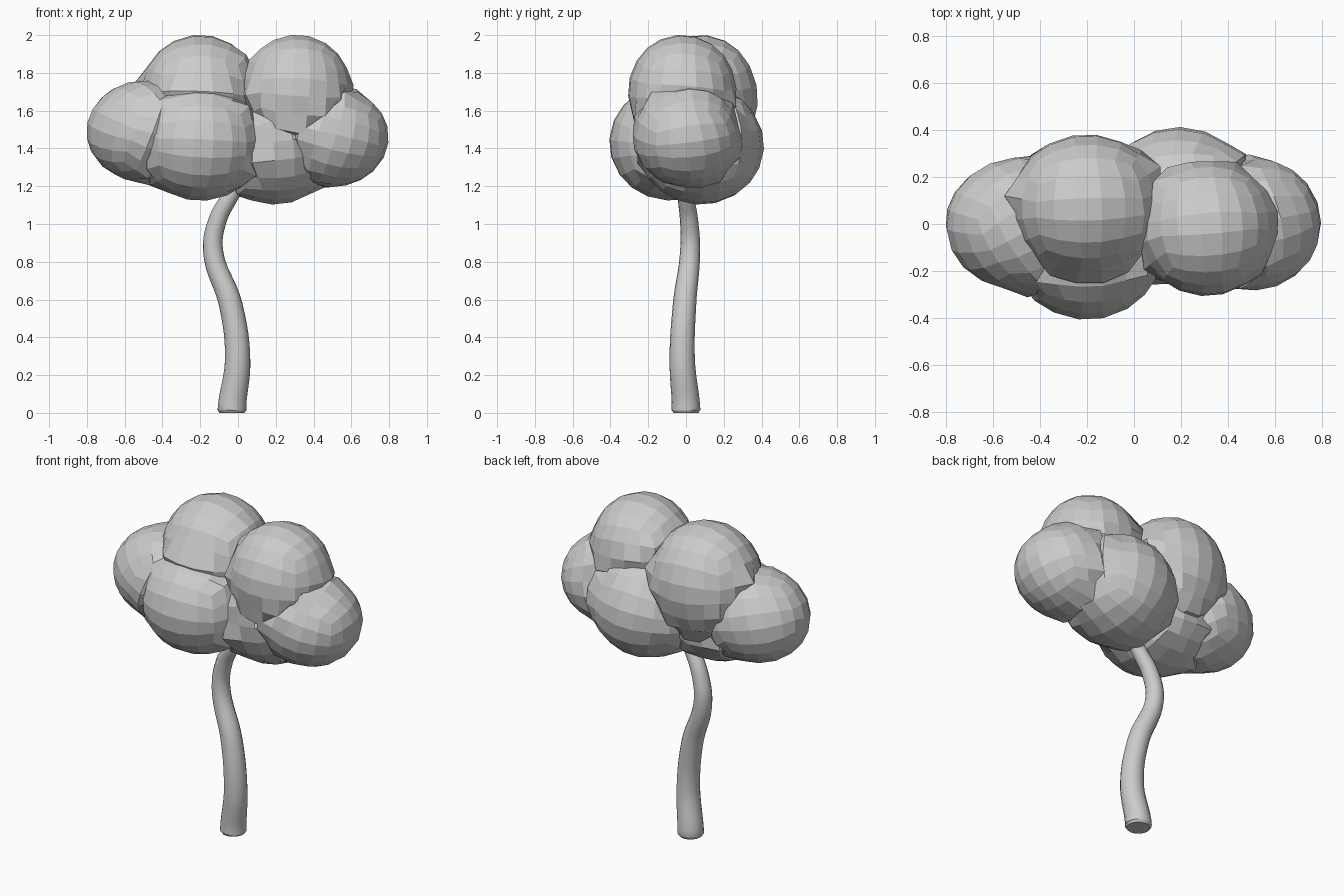
import bpy, bmesh
from mathutils import Vector, Euler

if "Cube" in bpy.data.objects:
    bpy.data.objects.remove(bpy.data.objects["Cube"])

# Canopy puffs: centre, radii, rotation
puffs = [
    ((-0.20, -0.08, 1.43), (0.33, 0.325, 0.305), (0.10, 0.05, 0.05)),   # lower left, front
    ((0.19, 0.08, 1.415), (0.33, 0.33, 0.31), (0.08, -0.12, 0.15)),     # lower right, back
    ((-0.20, 0.08, 1.665), (0.32, 0.30, 0.335), (0.06, 0.04, 0.03)),    # upper left
    ((0.31, -0.02, 1.70), (0.29, 0.285, 0.30), (-0.08, 0.06, 0.08)),    # upper right
    ((-0.485, 0.0, 1.49), (0.315, 0.28, 0.27), (0.3, 0.2, 0.6)),        # left end
    ((0.505, 0.0, 1.46), (0.29, 0.28, 0.26), (0.15, 0.25, 0.2)),        # right end
]
BLEND = 0.11


def distance(p, puff):
    c, r, _ = puff
    q = Vector([(p[i] - c[i]) / r[i] for i in range(3)])
    return (q.length - 1) * 0.3


def field(p):
    """Softly blended distance to all the puffs."""
    d = distance(p, puffs[0])
    for puff in puffs[1:]:
        e = distance(p, puff)
        h = max(BLEND - abs(d - e), 0) / BLEND
        d = min(d, e) - h * h * BLEND / 4
    return d


def blob(name, puff):
    """Subdivided cube pushed out to an ellipsoid, swollen near the valleys."""
    centre, radii, turn = puff
    bm = bmesh.new()
    bmesh.ops.create_cube(bm, size=2)
    bmesh.ops.subdivide_edges(bm, edges=bm.edges[:], cuts=4, use_grid_fill=True)
    rot = Euler(turn).to_matrix()
    base = Vector(centre)
    for v in bm.verts:
        n = rot @ Vector([c * (0.75 + 0.25 * abs(c)) for c in v.co]).normalized()
        ray = Vector([radii[i] * n[i] for i in range(3)])
        v.co = base + ray * 1.01
        for s in range(18):
            p = base + ray * (1.01 + s * 0.01)
            if field(p) >= -0.003:
                nearest = min(distance(p, q) for q in puffs)
                if distance(p, puff) < nearest + 0.03:
                    v.co = p
                break
    me = bpy.data.meshes.new(name)
    bm.to_mesh(me)
    bm.free()
    ob = bpy.data.objects.new(name, me)
    bpy.context.collection.objects.link(ob)
    return ob


# Fuse the puffs into one shell
canopy = blob("canopy", puffs[0])
for i, p in enumerate(puffs[1:]):
    other = blob("puff_%d" % i, p)
    mod = canopy.modifiers.new("union", 'BOOLEAN')
    mod.operation = 'UNION'
    mod.solver = 'EXACT'
    mod.object = other
    bpy.context.view_layer.objects.active = canopy
    bpy.ops.object.modifier_apply(modifier=mod.name)
    bpy.data.objects.remove(other, do_unlink=True)

# Curved tapering trunk: x, y, z, radius
path = [
    (-0.032, 0.0, 0.0, 0.066), (-0.032, 0.0, 0.015, 0.076),
    (-0.002, -0.020, 0.28, 0.067), (-0.038, -0.008, 0.57, 0.062),
    (-0.132, 0.022, 0.86, 0.053), (-0.108, 0.016, 1.02, 0.048),
    (-0.045, 0.0, 1.14, 0.044), (0.03, -0.01, 1.26, 0.040),
]
cu = bpy.data.curves.new("trunk", 'CURVE')
cu.dimensions = '3D'
cu.bevel_depth = 1.0
cu.bevel_resolution = 6
cu.use_fill_caps = True
cu.resolution_u = 8
sp = cu.splines.new('BEZIER')
sp.bezier_points.add(len(path) - 1)
for bp, (x, y, z, r) in zip(sp.bezier_points, path):
    bp.co = (x, y, z)
    bp.radius = r
    bp.handle_left_type = bp.handle_right_type = 'AUTO'
# keep the foot upright so the base sits flat
for bp, up in zip(sp.bezier_points[:2], (0.005, 0.08)):
    bp.handle_left_type = bp.handle_right_type = 'FREE'
    bp.handle_left = bp.co - Vector((0, 0, 0.005))
    bp.handle_right = bp.co + Vector((0, 0, up))
trunk = bpy.data.objects.new("trunk", cu)
bpy.context.collection.objects.link(trunk)

# Turn the trunk into a smooth-shaded mesh with a sharp base
bpy.ops.object.select_all(action='DESELECT')
trunk.select_set(True)
bpy.context.view_layer.objects.active = trunk
bpy.ops.object.convert(target='MESH')
bpy.ops.object.shade_smooth_by_angle()
